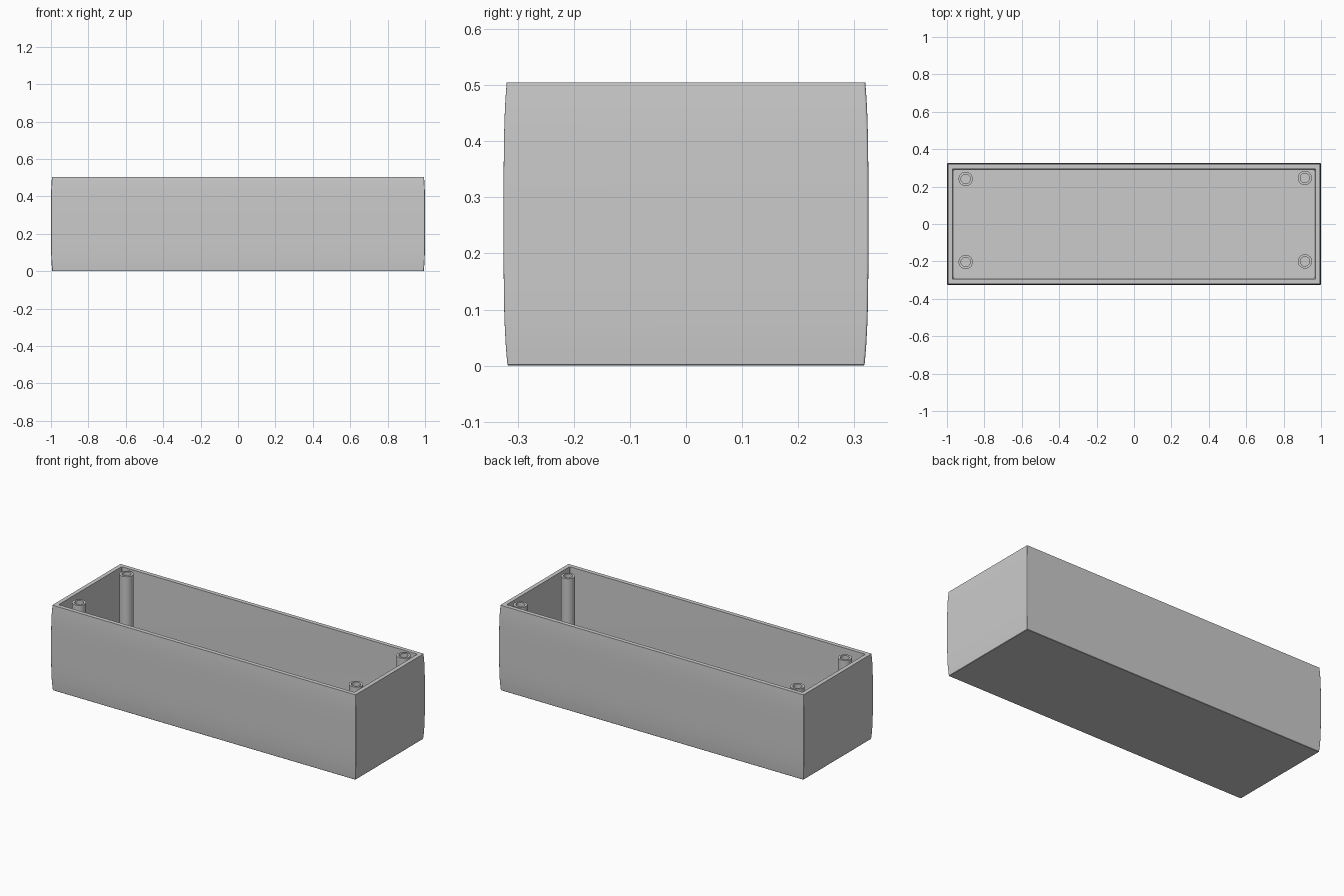
import bpy, bmesh
from math import cos, sin, pi, radians

cube = bpy.data.objects.get("Cube")
if cube:
    bpy.data.objects.remove(cube)

HEIGHT = 0.505
HALF_X, HALF_Y = 1.0, 0.325
FLOOR = 0.05

grey = bpy.data.materials.new("plain grey")
grey.use_nodes = True
colour = (0.6, 0.6, 0.6, 1)
grey.diffuse_color = colour
grey.node_tree.nodes["Principled BSDF"].inputs["Base Color"].default_value = colour


def rounded_rect(inset, z, radius=0.004, steps=4):
    """Ring of points around a rectangle with small round corners."""
    cx, cy = HALF_X - inset - radius, HALF_Y - inset - radius
    ring = []
    for i, (sx, sy) in enumerate(((1, 1), (-1, 1), (-1, -1), (1, -1))):
        for s in range(steps + 1):
            a = (i + s / steps) * pi / 2
            ring.append((sx * cx + radius * cos(a), sy * cy + radius * sin(a), z))
    return ring


def circle(x, y, radius, z, sides=32):
    return [(x + radius * cos(2 * pi * i / sides),
             y + radius * sin(2 * pi * i / sides), z) for i in range(sides)]


def loft(name, rings):
    """Skin a stack of rings and cap both ends."""
    bm = bmesh.new()
    loops = [[bm.verts.new(p) for p in ring] for ring in rings]
    n = len(loops[0])
    for low, high in zip(loops, loops[1:]):
        for i in range(n):
            j = (i + 1) % n
            bm.faces.new((low[i], low[j], high[j], high[i]))
    bm.faces.new(loops[0][::-1])
    bm.faces.new(loops[-1])
    bmesh.ops.recalc_face_normals(bm, faces=bm.faces)
    mesh = bpy.data.meshes.new(name)
    bm.to_mesh(mesh)
    bm.free()
    mesh.materials.append(grey)
    obj = bpy.data.objects.new(name, mesh)
    bpy.context.collection.objects.link(obj)
    bpy.ops.object.select_all(action='DESELECT')
    obj.select_set(True)
    bpy.context.view_layer.objects.active = obj
    bpy.ops.object.shade_smooth_by_angle(angle=radians(30))
    return obj


def bulge(z):
    """Inward offset of the outer walls: flat in the middle, curving at the ends."""
    return 1.5 * (z - 0.26) ** 4


# Open box: bowed outside, flat rim, slightly tapered inside
rings = [rounded_rect(bulge(0) + 0.002, 0)]
start = 0.002
for i in range(17):
    z = start + (HEIGHT - start) * i / 16
    rings.append(rounded_rect(bulge(z), z))
rings += [rounded_rect(0.030, HEIGHT), rounded_rect(0.036, FLOOR)]
shell = loft("box_shell", rings)

# Keep the long walls evenly shaded next to their small corner rounds
weighted = shell.modifiers.new("even shading", 'WEIGHTED_NORMAL')
weighted.keep_sharp = True

# Four hollow screw posts standing on the floor
TOP = 0.502
for name, x, y in (("front_right", -0.9, -0.203), ("back_right", -0.9, 0.241),
                   ("front_left", 0.914, -0.2), ("back_left", 0.914, 0.246)):
    loft("screw_post_" + name, [
        circle(x, y, 0.038, FLOOR - 0.005),
        circle(x, y, 0.038, TOP),
        circle(x, y, 0.025, TOP),
        circle(x, y, 0.025, FLOOR)])
